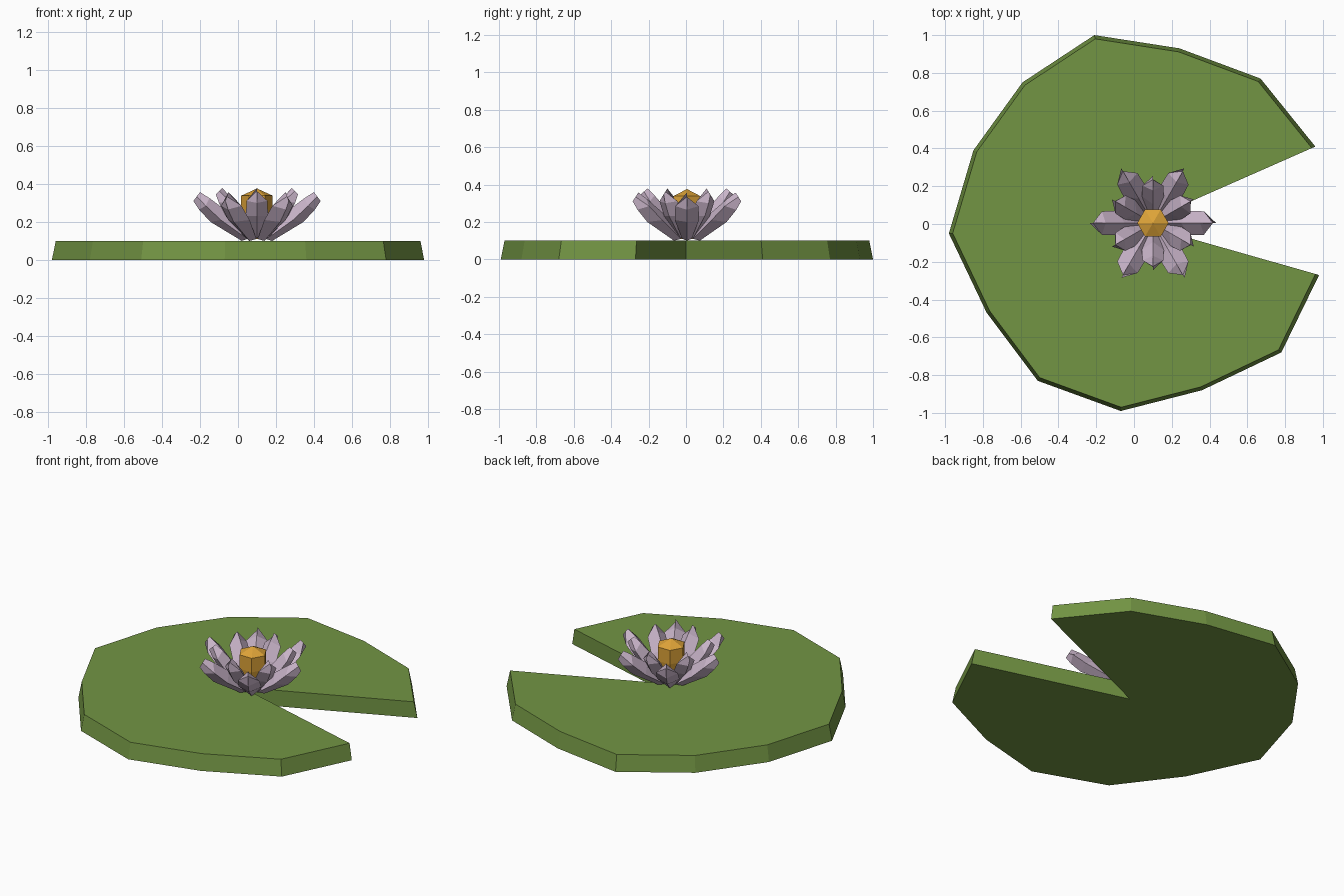
import bpy, bmesh
from math import cos, sin, radians
from mathutils import Vector, Matrix

cube = bpy.data.objects.get("Cube")
if cube:
    bpy.data.objects.remove(cube, do_unlink=True)


def material(name, rgb):
    m = bpy.data.materials.new(name)
    m.use_nodes = True
    m.diffuse_color = (*rgb, 1)
    m.node_tree.nodes["Principled BSDF"].inputs["Base Color"].default_value = (*rgb, 1)
    return m


leaf_green = material("leaf green", (0.17, 0.30, 0.057))
petal_pink = material("pale mauve", (0.60, 0.47, 0.60))
pollen_gold = material("pollen gold", (0.73, 0.37, 0.04))


def loft(name, rings, mat):
    """Join rings of equal point count, closing both ends."""
    bm = bmesh.new()
    loops = [[bm.verts.new(p) for p in ring] for ring in rings]
    n = len(loops[0])
    for a, b in zip(loops, loops[1:]):
        for i in range(n):
            j = (i + 1) % n
            bm.faces.new((a[i], a[j], b[j], b[i]))
    bm.faces.new(loops[0][::-1])
    bm.faces.new(loops[-1])
    bmesh.ops.remove_doubles(bm, verts=bm.verts, dist=0.0005)
    bmesh.ops.recalc_face_normals(bm, faces=bm.faces)
    mesh = bpy.data.meshes.new(name)
    bm.to_mesh(mesh)
    bm.free()
    mesh.materials.append(mat)
    obj = bpy.data.objects.new(name, mesh)
    bpy.context.collection.objects.link(obj)
    return obj


# Leaf pad: notched outline, slightly narrower on top
notch = Vector((0.03, 0.0, 0))
outline = [(0.96, 0.41), (0.67, 0.77), (0.24, 0.93), (-0.21, 1.0), (-0.59, 0.75),
           (-0.85, 0.39), (-0.98, -0.05), (-0.78, -0.47), (-0.51, -0.83),
           (-0.07, -0.99), (0.36, -0.88), (0.78, -0.68), (0.98, -0.27)]
bottom = [notch] + [Vector((x, y, 0)) for x, y in outline]
top = [notch + (p - notch) * 0.98 + Vector((0, 0, 0.1)) for p in bottom]
loft("lily_pad", [bottom, top], leaf_green)

# Petal: diamond sections given as inner ridge, side, outer ridge (radius, height) and half width
sections = [((0.03, 0.13), (0.05, 0.11), (0.08, 0.10), 0.025),
            ((0.15, 0.25), (0.19, 0.21), (0.245, 0.20), 0.065),
            ((0.25, 0.325), (0.27, 0.285), (0.305, 0.265), 0.062),
            ((0.30, 0.357), (0.3175, 0.334), (0.335, 0.31), 0.0)]
petal_rings = [[Vector((i[0], 0, i[1])), Vector((s[0], w, s[1])),
                Vector((o[0], 0, o[1])), Vector((s[0], -w, s[1]))]
               for i, s, o, w in sections]
centre = Vector((0.10, 0.005, 0))
pivot = Vector((0, 0, 0.09))


def petal(name, angle, tilt, scale):
    lean = Matrix.Rotation(radians(-tilt), 3, 'Y') * scale
    turn = Matrix.Rotation(radians(angle), 3, 'Z')
    rings = [[centre + turn @ (pivot + lean @ (p - pivot)) for p in ring]
             for ring in petal_rings]
    loft(name, rings, petal_pink)


for k in range(6):
    petal(f"outer_petal_{k + 1}", 60 * k, 0, 1.0)
    petal(f"inner_petal_{k + 1}", 60 * k + 30, 12.3, 0.89)


# Flower centre: hexagonal post with a shallow peak
def hexagon(r, z):
    return [centre + Vector((r * cos(radians(60 * k)), r * sin(radians(60 * k)), z))
            for k in range(6)]


loft("flower_centre", [hexagon(0.06, 0.11), hexagon(0.083, 0.25),
                       hexagon(0.083, 0.338), hexagon(0.0, 0.376)], pollen_gold)
